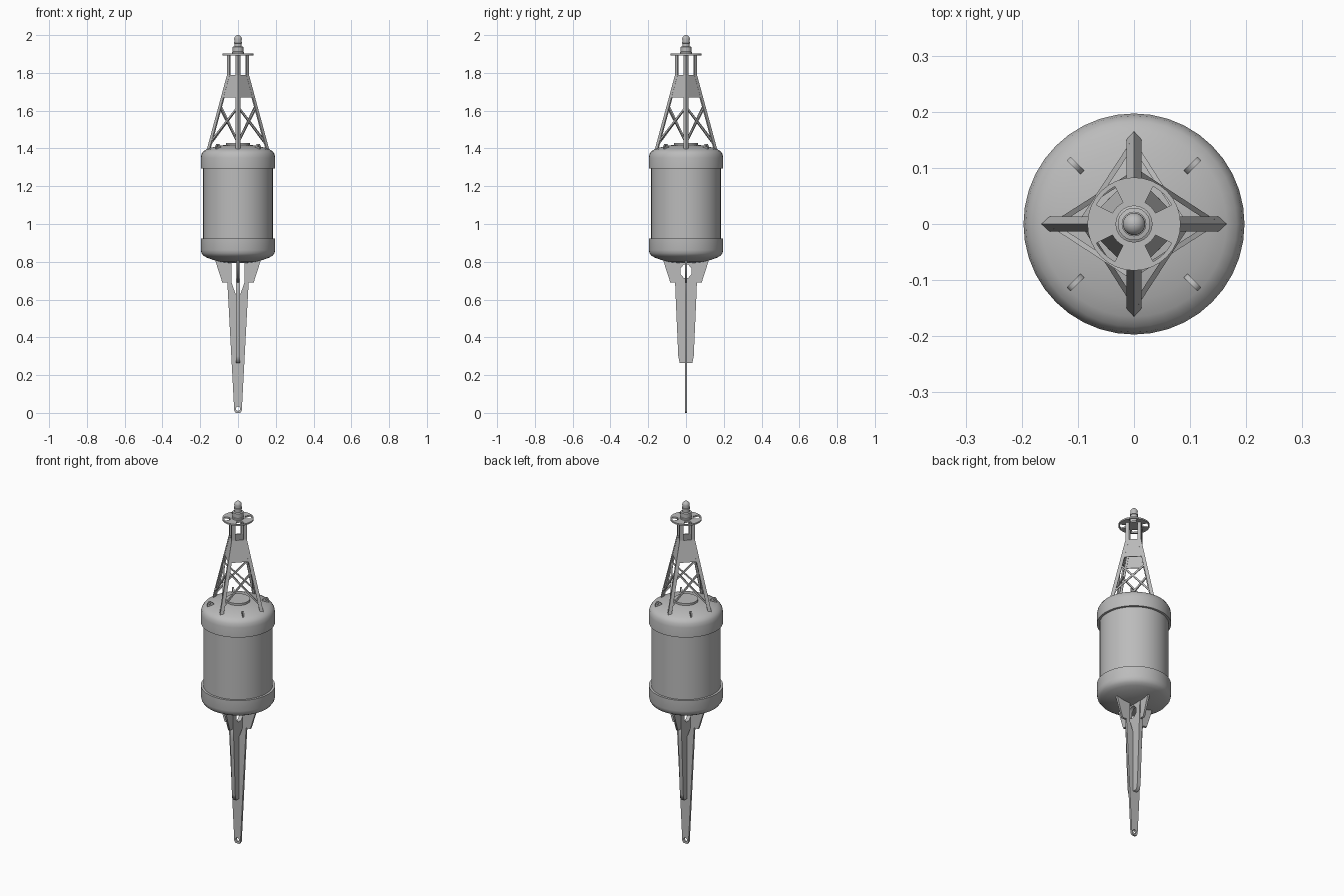
import bpy, bmesh, math
from mathutils import Vector, Matrix

if "Cube" in bpy.data.objects:
    bpy.data.objects.remove(bpy.data.objects["Cube"], do_unlink=True)

GREY = (0.5, 0.5, 0.5, 1)
metal = bpy.data.materials.new("plain grey")
metal.use_nodes = True
metal.diffuse_color = GREY
metal.node_tree.nodes["Principled BSDF"].inputs["Base Color"].default_value = GREY


def add_mesh(name, mesh, smooth=False):
    mesh.materials.clear()
    mesh.materials.append(metal)
    if smooth:
        mesh.shade_smooth()
        mesh.set_sharp_from_angle(angle=math.radians(35))
    obj = bpy.data.objects.new(name, mesh)
    bpy.context.collection.objects.link(obj)
    return obj


def finish(name, bm, smooth=False):
    bmesh.ops.recalc_face_normals(bm, faces=bm.faces)
    mesh = bpy.data.meshes.new(name)
    bm.to_mesh(mesh)
    bm.free()
    return add_mesh(name, mesh, smooth)


def lathe(name, profile, steps=40):
    """Spin an (r, z) profile about the vertical axis."""
    bm = bmesh.new()
    verts = [bm.verts.new((r, 0, z)) for r, z in profile]
    edges = [bm.edges.new(pair) for pair in zip(verts, verts[1:])]
    bmesh.ops.spin(bm, geom=verts + edges, cent=(0, 0, 0), axis=(0, 0, 1),
                   angle=math.tau, steps=steps)
    bmesh.ops.remove_doubles(bm, verts=bm.verts, dist=0.0002)
    return finish(name, bm, True)


def loft(name, sections):
    """Skin a stack of closed sections and cap both ends."""
    bm = bmesh.new()
    rings = [[bm.verts.new(p) for p in s] for s in sections]
    for a, b in zip(rings, rings[1:]):
        for i in range(len(a)):
            j = (i + 1) % len(a)
            bm.faces.new((a[i], a[j], b[j], b[i]))
    bm.faces.new(rings[0])
    bm.faces.new(rings[-1])
    return finish(name, bm)


def plate(name, outlines, thickness, matrix):
    """Flat plate from an outer outline and any hole outlines."""
    curve = bpy.data.curves.new(name, "CURVE")
    curve.dimensions = "2D"
    curve.fill_mode = "BOTH"
    curve.extrude = thickness / 2
    for line in outlines:
        spline = curve.splines.new("POLY")
        spline.points.add(len(line) - 1)
        for pt, (u, v) in zip(spline.points, line):
            pt.co = (u, v, 0, 1)
        spline.use_cyclic_u = True
    temp = bpy.data.objects.new(name + " outline", curve)
    bpy.context.collection.objects.link(temp)
    graph = bpy.context.evaluated_depsgraph_get()
    mesh = bpy.data.meshes.new_from_object(temp.evaluated_get(graph))
    bpy.data.objects.remove(temp, do_unlink=True)
    mesh.transform(matrix)
    return add_mesh(name, mesh)


def beam(name, a, b, size):
    a, b = Vector(a), Vector(b)
    d = b - a
    bm = bmesh.new()
    bmesh.ops.create_cube(bm, size=1)
    bm.transform(Matrix.Translation((a + b) / 2) @ d.to_track_quat("Z", "Y").to_matrix().to_4x4()
                 @ Matrix.Diagonal((size, size, d.length, 1)))
    return finish(name, bm)


def arc(r, start, end, n, cu=0, cv=0):
    return [(cu + r * math.cos(math.radians(start + (end - start) * i / n)),
             cv + r * math.sin(math.radians(start + (end - start) * i / n))) for i in range(n + 1)]


def circle(r, cu=0, cv=0, n=24):
    return arc(r, 0, 360, n, cu, cv)[:-1]


def mirrored(half):
    return half + [(-u, v) for u, v in reversed(half)]


def turn(k):
    return Matrix.Rotation(k * math.pi / 2, 4, "Z")


UPRIGHT = Matrix.Rotation(math.pi / 2, 4, "X")

# Float: drum with two rounded end caps
lathe("float_drum", [(0.184, 0.9), (0.184, 1.31)], 40)
lathe("upper_cap", [(0.184, 1.293), (0.197, 1.293), (0.197, 1.35), (0.193, 1.371), (0.183, 1.386),
                    (0.165, 1.396), (0.135, 1.406), (0.09, 1.416), (0.045, 1.42), (0, 1.421)])
lathe("lower_cap", [(0.184, 0.924), (0.197, 0.924), (0.197, 0.862), (0.193, 0.845), (0.183, 0.832),
                    (0.165, 0.822), (0.135, 0.811), (0.09, 0.799), (0.045, 0.794), (0, 0.793)])
lathe("hatch", [(0.064, 1.41), (0.064, 1.43), (0, 1.43)], 24)

# Lifting lugs on the shoulder
lug = [(0.13, 1.385), (0.165, 1.385), (0.165, 1.415), (0.158, 1.424), (0.145, 1.424), (0.13, 1.41)]
for k in range(4):
    plate("lifting_lug", [lug, circle(0.005, 0.153, 1.412, 10)], 0.009, turn(k + 0.5) @ UPRIGHT)

# Tower: four angle-section legs, sheet panels and cross braces
FOOT, KNEE, DECK = 1.385, 1.79, 1.893


def leg_r(z):
    return 0.168 + (0.058 - 0.168) * (min(z, KNEE) - FOOT) / (KNEE - FOOT)


def angle_section(z, k):
    r, f, t = leg_r(z), 0.0135, 0.006
    pts = [(r, 0), (r - f, f), (r - f - t, f - t), (r - 2 * t, 0), (r - f - t, t - f), (r - f, -f)]
    return [turn(k) @ Vector((x, y, z)) for x, y in pts]


def panel_section(z, k):
    r, t = leg_r(z) - 0.001, 0.006
    return [turn(k) @ Vector(p) for p in ((r, 0, z), (0, r, z), (0, r - t, z), (r - t, 0, z))]


def on_leg(z, k, inset):
    return turn(k) @ Vector((leg_r(z) - inset, 0, z))


for k in range(4):
    loft("tower_leg", [angle_section(z, k) for z in (FOOT, KNEE, DECK)])
    loft("tower_panel", [panel_section(z, k) for z in (1.67, KNEE)])
    beam("cross_brace", on_leg(1.43, k, 0.008), on_leg(1.62, k + 1, 0.008), 0.009)
    beam("cross_brace", on_leg(1.62, k, 0.014), on_leg(1.43, k + 1, 0.014), 0.009)

# Lantern deck with four openings
holes = [arc(0.075, a - 18, a + 18, 6) + arc(0.043, a + 18, a - 18, 6) for a in (45, 135, 225, 315)]
plate("lantern_deck", [circle(0.083, n=32)] + holes, 0.009, Matrix.Translation((0, 0, 1.897)))

# Lantern
lathe("lantern", [(0, 1.895), (0.033, 1.895), (0.033, 1.91), (0.029, 1.912), (0.029, 1.938),
                  (0.019, 1.94), (0.019, 1.956), (0.022, 1.957), (0.022, 1.963), (0.019, 1.964)]
      + [(r, z) for r, z in arc(0.02, 0, 90, 6, 0, 1.98)], 24)

# Tail: long forked plate across, with a mooring eye at the tip
tail = mirrored([(0.013, 0.63), (0.034, 0.69), (0.034, 0.81), (0.064, 0.81), (0.053, 0.63),
                 (0.02, 0.012), (0.012, 0)])
plate("tail_plate", [tail, circle(0.011, 0, 0.022, 16)], 0.012, UPRIGHT)

# Shorter fin at right angles, with a window near the float
fin = mirrored([(0.062, 0.81), (0.055, 0.62), (0.041, 0.3), (0.034, 0.265)])
window = mirrored([(0.012, 0.785), (0.03, 0.765), (0.03, 0.735), (0.012, 0.715)])
plate("tail_fin", [fin, window], 0.022, turn(1) @ UPRIGHT)

# Gussets joining tail and float
gusset = [(0.05, 0.69), (0.083, 0.69), (0.12, 0.805), (0.12, 0.825), (0.05, 0.825)]
for k in range(4):
    plate("tail_gusset", [gusset], 0.012, turn(k) @ UPRIGHT)
